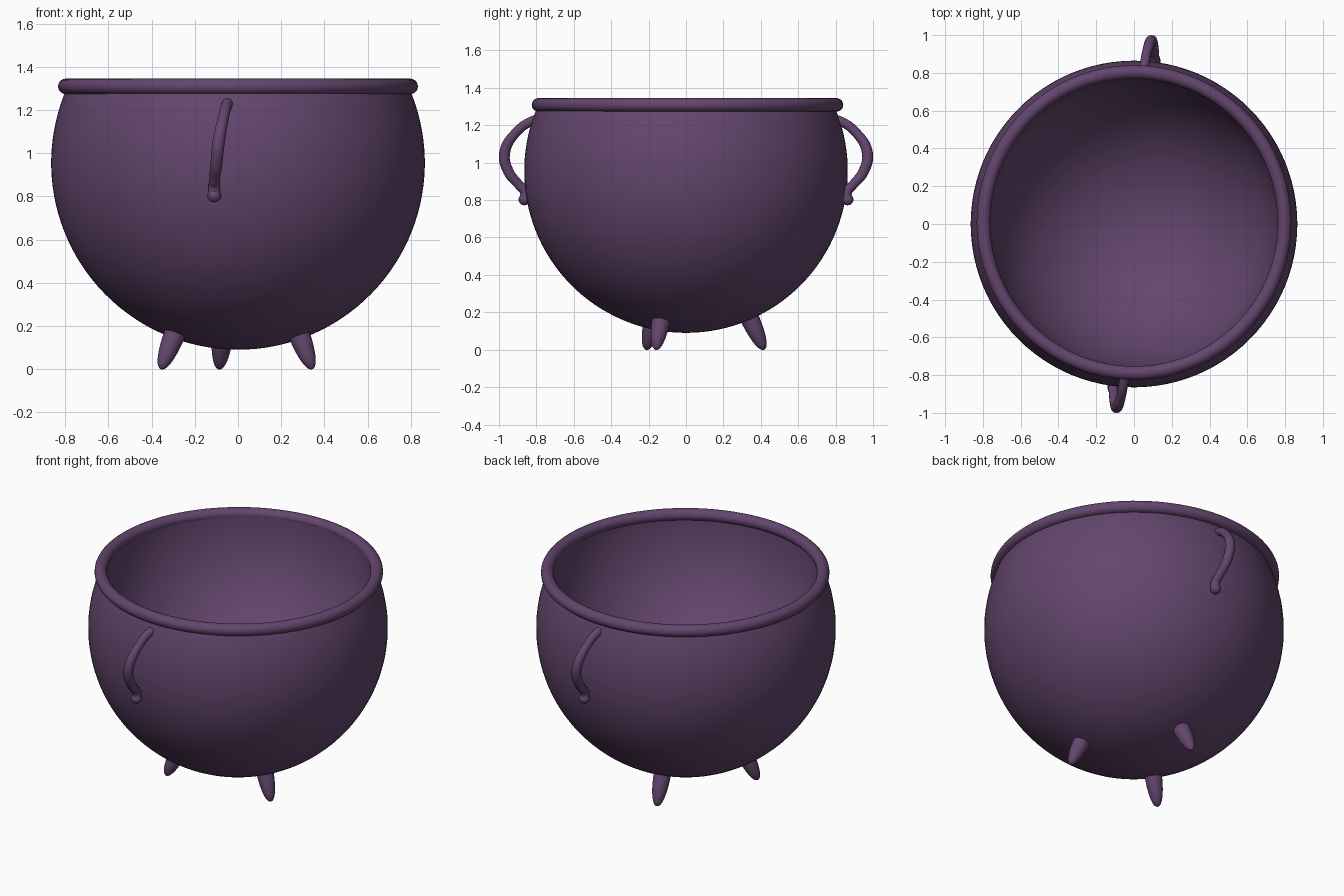
import bpy, bmesh, math
from mathutils import Vector, Matrix

if "Cube" in bpy.data.objects:
    bpy.data.objects.remove(bpy.data.objects["Cube"])

iron = bpy.data.materials.new("dark purple iron")
iron.diffuse_color = (0.125, 0.06, 0.152, 1)
iron.use_nodes = True
iron.node_tree.nodes["Principled BSDF"].inputs["Base Color"].default_value = iron.diffuse_color


def finish(obj, name, angle=60):
    obj.name = name
    obj.data.materials.clear()
    obj.data.materials.append(iron)
    bpy.ops.object.select_all(action='DESELECT')
    obj.select_set(True)
    bpy.context.view_layer.objects.active = obj
    bpy.ops.object.shade_smooth_by_angle(angle=math.radians(angle))
    return obj


def lathe(name, profile, matrix=Matrix(), steps=96):
    """Spin an (r, z) profile round the z axis."""
    bm = bmesh.new()
    verts = [bm.verts.new((r, 0, z)) for r, z in profile]
    edges = [bm.edges.new(p) for p in zip(verts, verts[1:])]
    bmesh.ops.spin(bm, geom=verts + edges, axis=(0, 0, 1), cent=(0, 0, 0),
                   angle=math.tau, steps=steps)
    bmesh.ops.remove_doubles(bm, verts=bm.verts, dist=1e-4)
    bmesh.ops.recalc_face_normals(bm, faces=bm.faces)
    bmesh.ops.transform(bm, matrix=matrix, verts=bm.verts)
    mesh = bpy.data.meshes.new(name)
    bm.to_mesh(mesh)
    bm.free()
    obj = bpy.data.objects.new(name, mesh)
    bpy.context.collection.objects.link(obj)
    return finish(obj, name)


# Pot: round outside, shallower rounded hollow inside
CZ, TOP, R, N = 0.955, 1.31, 0.865, 40
end = math.acos(-(TOP - CZ) / R)
outer = [(R * math.sin(end * i / N), CZ - R * math.cos(end * i / N)) for i in range(N + 1)]
inner = [(0.768 * math.cos(math.pi / 2 * i / N), TOP - 0.8 * math.sin(math.pi / 2 * i / N))
         for i in range(N + 1)]
lathe("pot", outer + inner)

# Rolled rim
bpy.ops.mesh.primitive_torus_add(location=(0, 0.008, 1.309), major_radius=0.797,
                                 minor_radius=0.036, major_segments=96, minor_segments=20)
finish(bpy.context.object, "rim")

# Three splayed legs shaped like half eggs
LEG = [(0.05 * math.sin(a * math.pi / 24) ** 0.9, 0.2 - 0.2 * math.cos(a * math.pi / 24))
       for a in range(13)] + [(0, 0.2)]
for name, x, y in (("front_left_leg", -0.357, -0.213),
                   ("front_right_leg", 0.344, -0.161),
                   ("back_leg", -0.087, 0.418)):
    foot = Vector((x, y, 0.0))
    lean = Vector((-x * 0.21, -y * 0.21, 0.19))
    turn = lean.to_track_quat('Z', 'Y').to_matrix().to_4x4()
    lathe(name, LEG, Matrix.Translation(foot) @ turn, 32)

# Two slanted handles, each ending in a small knob; the back one is turned half round
PATH = [(-0.04, -0.775, 1.235, 0.9), (-0.052, -0.825, 1.222, 0.9),
        (-0.068, -0.91, 1.16, 0.9), (-0.09, -0.97, 1.05, 1.05),
        (-0.10, -0.948, 0.95, 1.0), (-0.108, -0.892, 0.88, 0.9),
        (-0.11, -0.862, 0.845, 0.95), (-0.11, -0.86, 0.805, 1.0)]
for side, s in (("front", 1), ("back", -1)):
    curve = bpy.data.curves.new(side + "_handle", 'CURVE')
    curve.dimensions = '3D'
    curve.bevel_depth = 0.028
    curve.bevel_resolution = 5
    curve.resolution_u = 10
    curve.use_fill_caps = True
    spline = curve.splines.new('BEZIER')
    spline.bezier_points.add(len(PATH) - 1)
    for p, (x, y, z, radius) in zip(spline.bezier_points, PATH):
        p.co = (s * x, s * y, z)
        p.radius = radius
        p.handle_left_type = p.handle_right_type = 'AUTO'
    obj = bpy.data.objects.new(side + "_handle", curve)
    bpy.context.collection.objects.link(obj)
    bpy.ops.object.select_all(action='DESELECT')
    obj.select_set(True)
    bpy.context.view_layer.objects.active = obj
    bpy.ops.object.convert(target='MESH')
    finish(bpy.context.object, side + "_handle")

    bpy.ops.mesh.primitive_uv_sphere_add(segments=24, ring_count=16, radius=0.031,
                                         location=(s * -0.11, s * -0.864, 0.803))
    finish(bpy.context.object, side + "_handle_knob")
